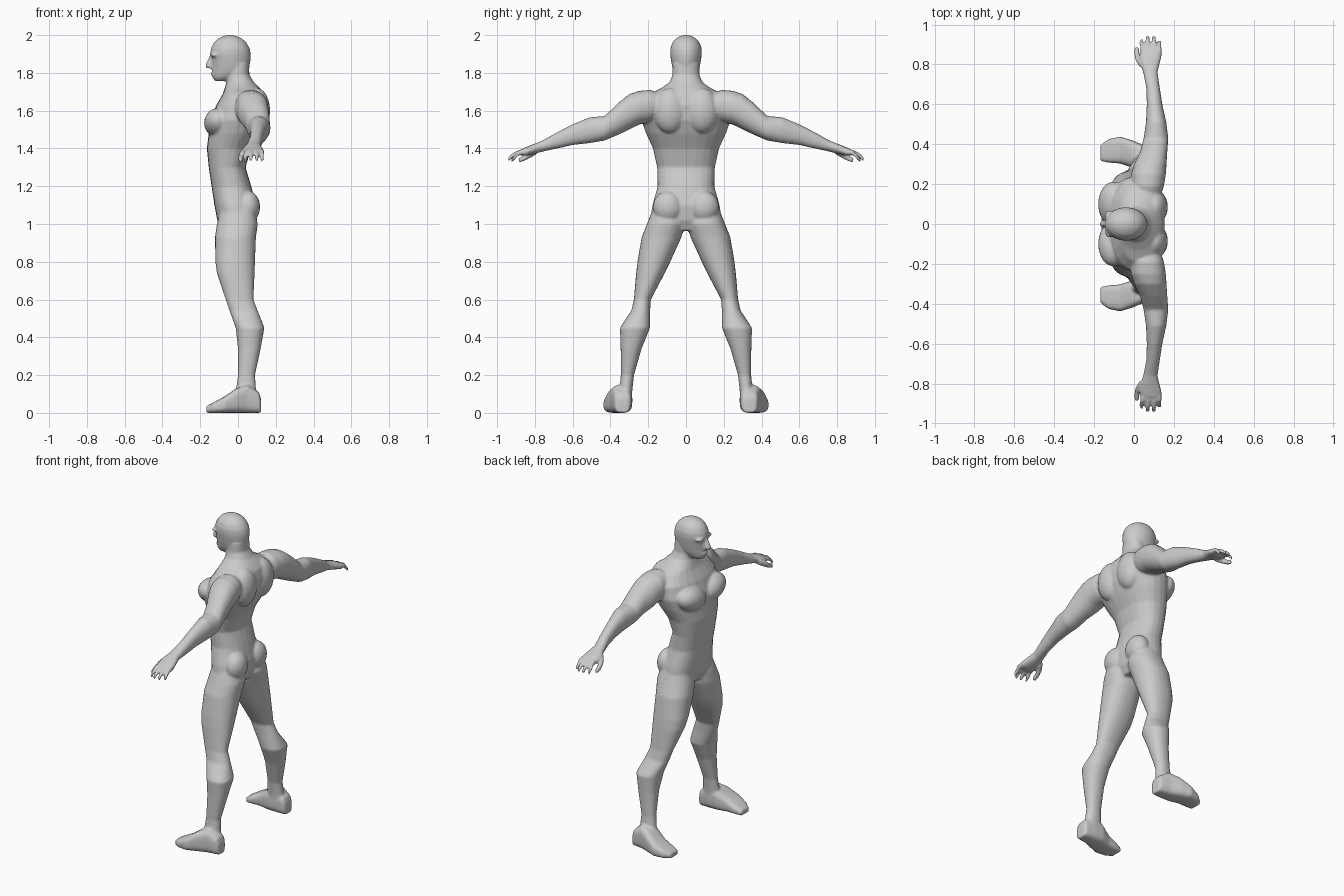
import bpy, bmesh, math
from mathutils import Matrix, Vector

bm = bmesh.new()
SIDES = 24


def loft(axis, rings, power=2.2, mirror=False):
    """Skin closed superellipse rings (pos, a0, a1, b0, b1) stacked along an axis."""
    for sy in ((1, -1) if mirror else (1,)):
        loops = []
        for pos, a0, a1, b0, b1 in rings:
            loop = []
            for i in range(SIDES):
                t = 2 * math.pi * i / SIDES
                c, s = math.cos(t), math.sin(t)
                a = (a0 + a1) / 2 + (a1 - a0) / 2 * math.copysign(abs(c) ** (2 / power), c)
                b = (b0 + b1) / 2 + (b1 - b0) / 2 * math.copysign(abs(s) ** (2 / power), s)
                co = [a, b]
                co.insert(axis, pos)
                loop.append(bm.verts.new((co[0], co[1] * sy, co[2])))
            loops.append(loop)
        faces = [bm.faces.new(loops[0]), bm.faces.new(loops[-1][::-1])]
        for p, q in zip(loops, loops[1:]):
            for i in range(SIDES):
                j = (i + 1) % SIDES
                faces.append(bm.faces.new((p[j], p[i], q[i], q[j])))
        bmesh.ops.recalc_face_normals(bm, faces=faces)


def muscle(center, radii, tilt=(0, 0, 0), mirror=True):
    """Ellipsoid bulge, optionally on both sides; tilt in degrees."""
    for sy in ((1, -1) if mirror else (1,)):
        m = Matrix.Translation((center[0], center[1] * sy, center[2]))
        for ax, ang in zip('XYZ', tilt):
            m = m @ Matrix.Rotation(math.radians(ang * (1 if ax == 'Y' else sy)), 4, ax)
        m = m @ Matrix.Diagonal((*radii, 1))
        bmesh.ops.create_uvsphere(bm, u_segments=20, v_segments=12, radius=1, matrix=m)


# torso: (z, front x, back x, half width)
torso = [(1.79, -.06, .06, .07), (1.75, -.062, .085, .088), (1.72, -.07, .115, .13),
         (1.69, -.08, .14, .19), (1.63, -.115, .155, .235), (1.55, -.145, .145, .237),
         (1.48, -.155, .115, .212), (1.40, -.165, .07, .175), (1.30, -.155, .04, .153),
         (1.20, -.14, .07, .15), (1.10, -.125, .095, .178), (1.02, -.11, .085, .19),
         (.965, -.08, .06, .09)]
loft(2, [(z, a, b, -w, w) for z, a, b, w in torso], 2.3)
muscle((-.105, .10, 1.535), (.075, .115, .075), (15, 0, 0))     # chest
muscle((.10, .085, 1.60), (.07, .09, .12))                      # shoulder blades
muscle((.055, .095, 1.09), (.062, .08, .085))                   # buttocks

# neck and head
loft(2, [(1.66, -.06, .08, -.08, .08), (1.76, -.062, .06, -.073, .073), (1.85, -.06, .06, -.07, .07)])
head = [(1.757, -.122, -.05, .03), (1.775, -.136, .0, .05), (1.80, -.138, .045, .064),
        (1.83, -.138, .06, .073), (1.87, -.142, .067, .08), (1.90, -.148, .068, .084),
        (1.93, -.143, .062, .083), (1.96, -.128, .045, .072), (1.98, -.108, .024, .056),
        (1.993, -.083, -.002, .035), (2.0, -.06, -.025, .015)]
loft(2, [(z, a, b, -w, w) for z, a, b, w in head], 2.0)
loft(2, [(1.825, -.168, -.12, -.02, .02), (1.84, -.174, -.12, -.019, .019),
         (1.895, -.148, -.12, -.01, .01)])                      # nose
muscle((-.125, .035, 1.895), (.022, .035, .012))                # brow
muscle((-.125, 0, 1.795), (.02, .03, .012), mirror=False)       # mouth

# legs: (z, front x, back x, inner y, outer y)
loft(2, [(1.12, -.08, .08, .04, .16), (1.0, -.112, .105, .004, .207), (.93, -.122, .095, .024, .235),
         (.80, -.12, .09, .083, .257), (.74, -.112, .088, .112, .264), (.60, -.065, .082, .186, .276),
         (.54, -.045, .105, .19, .29), (.45, -.012, .14, .19, .35), (.34, 0, .12, .235, .346),
         (.20, 0, .09, .275, .345), (.13, -.01, .095, .283, .352), (.04, -.02, .11, .29, .37)], 2.2, True)

# feet: (x, inner y, outer y, bottom z, top z)
loft(0, [(.122, .305, .37, .0, .075), (.11, .292, .38, 0, .11), (.05, .284, .395, 0, .15),
         (-.01, .284, .42, 0, .13), (-.07, .303, .438, 0, .088), (-.13, .308, .425, 0, .055),
         (-.168, .316, .395, .0, .035)], 3.2, True)

# arms and palms: (y, front x, back x, bottom z, top z)
loft(1, [(.13, .0, .13, 1.57, 1.69), (.19, -.015, .15, 1.54, 1.71), (.25, -.015, .16, 1.525, 1.705),
         (.30, .0, .163, 1.50, 1.688), (.36, .03, .167, 1.472, 1.64), (.43, .048, .172, 1.442, 1.572),
         (.51, .06, .162, 1.428, 1.565), (.60, .064, .142, 1.418, 1.528), (.68, .062, .13, 1.40, 1.487),
         (.76, .046, .118, 1.383, 1.442), (.80, .032, .128, 1.372, 1.426),
         (.84, .026, .138, 1.362, 1.41), (.87, .036, .138, 1.36, 1.398)], 2.2, True)

# fingers and thumb
def finger(path, r0=.0135, r1=.0095):
    rings = []
    for i, (x, y, z) in enumerate(path):
        r = r0 + (r1 - r0) * i / (len(path) - 1)
        rings.append((y, x - r, x + r, z - r * 1.2, z + r * 1.2))
    loft(1, rings, 2, True)

for x0, x1, tip in ((.048, .038, .925), (.075, .068, .943), (.102, .1, .943), (.125, .128, .92)):
    finger([(x0, .84, 1.382), ((x0 + x1) / 2, .885, 1.378), (x1, tip - .02, 1.36), (x1, tip, 1.338)])
finger([(.045, .79, 1.392), (.024, .82, 1.372), (.014, .855, 1.35), (.014, .887, 1.337)], .019, .011)

# fuse everything into one smooth skin
mesh = bpy.data.meshes.new("body")
bm.to_mesh(mesh)
bm.free()
body = bpy.data.objects.new("body", mesh)
bpy.context.collection.objects.link(body)
fuse = body.modifiers.new("fuse", 'REMESH')
fuse.mode = 'VOXEL'
fuse.voxel_size = .007
fuse.use_smooth_shade = True
soften = body.modifiers.new("soften", 'SMOOTH')
soften.factor = .5
soften.iterations = 4
